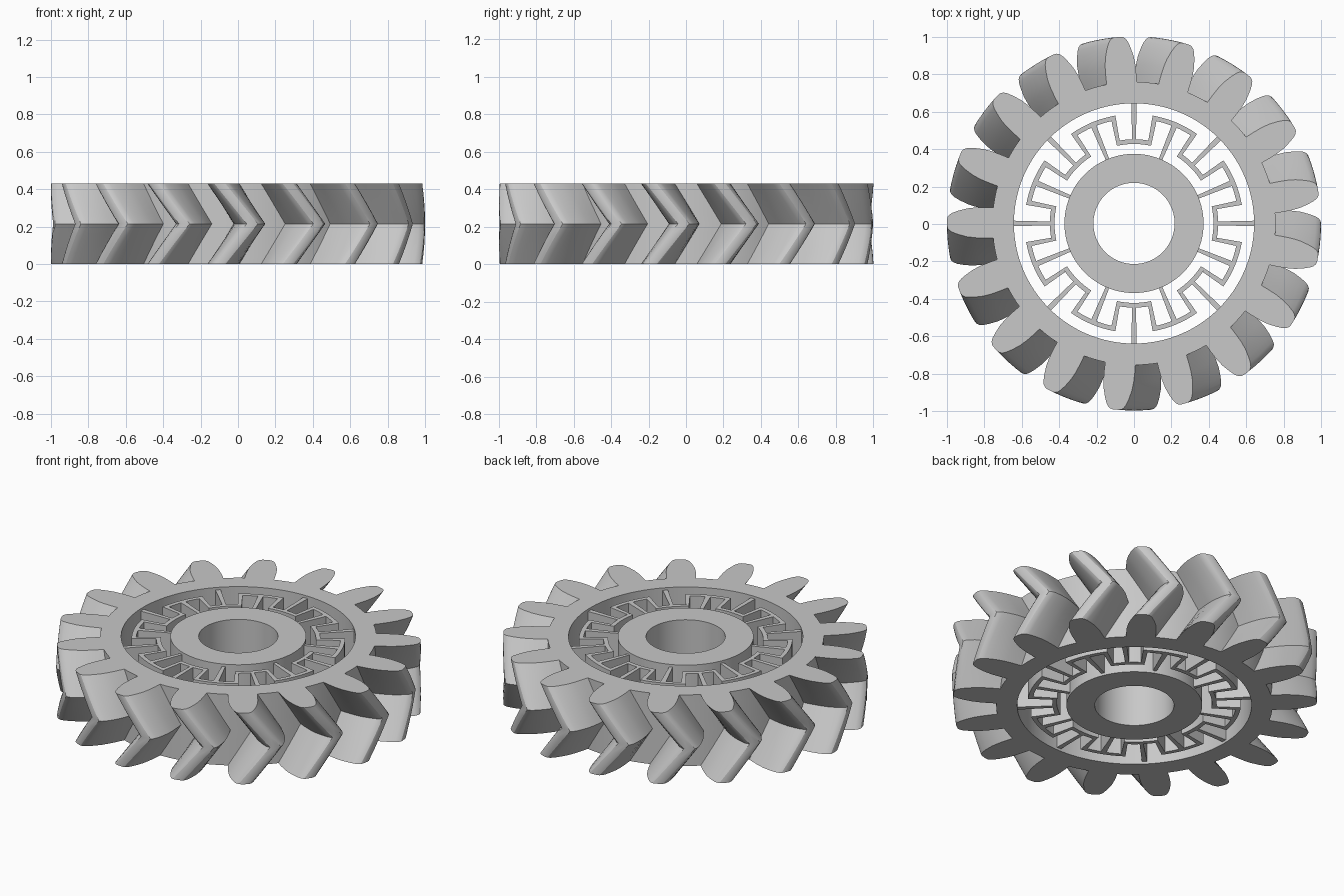
import bpy, bmesh
from math import radians, degrees, cos, sin, tau

HEIGHT, TEETH, TWIST = 0.43, 17, radians(10)
PITCH = tau / TEETH
CENTRE_Y = 0.003

cube = bpy.data.objects.get("Cube")
if cube:
    bpy.data.objects.remove(cube, do_unlink=True)

grey = bpy.data.materials.new("light_grey")
grey.use_nodes = True
colour = (0.58, 0.58, 0.58, 1)
grey.diffuse_color = colour
grey.node_tree.nodes["Principled BSDF"].inputs["Base Color"].default_value = colour


def finish(name, bm):
    """Turn a bmesh into a named, shaded object."""
    bmesh.ops.recalc_face_normals(bm, faces=bm.faces)
    mesh = bpy.data.meshes.new(name)
    bm.to_mesh(mesh)
    bm.free()
    obj = bpy.data.objects.new(name, mesh)
    bpy.context.collection.objects.link(obj)
    obj.location.y = CENTRE_Y
    mesh.materials.append(grey)
    bpy.ops.object.select_all(action='DESELECT')
    obj.select_set(True)
    bpy.context.view_layer.objects.active = obj
    bpy.ops.object.shade_smooth_by_angle(angle=radians(28))
    return obj


def add_loop(bm, points, z, turn=0):
    """Closed loop of vertices from polar points (radius, angle)."""
    return [bm.verts.new((r * cos(a + turn), r * sin(a + turn), z)) for r, a in points]


def bridge(bm, a, b):
    n = len(a)
    for i in range(n):
        j = (i + 1) % n
        bm.faces.new((a[i], a[j], b[j], b[i]))


def add_sector(bm, r0, r1, a0, a1, z0, z1):
    """Solid piece of a ring between two radii and two angles in degrees."""
    steps = max(2, round((a1 - a0) / 3))
    angles = [radians(a0 + (a1 - a0) * i / steps) for i in range(steps + 1)]
    rings = [[bm.verts.new((r * cos(a), r * sin(a), z)) for a in angles]
             for r, z in ((r0, z0), (r1, z0), (r1, z1), (r0, z1))]
    for k in range(4):
        p, q = rings[k], rings[(k + 1) % 4]
        for i in range(steps):
            bm.faces.new((p[i], p[i + 1], q[i + 1], q[i]))
    bm.faces.new([ring[0] for ring in rings])
    bm.faces.new([ring[-1] for ring in rings])


# Toothed rim: half a tooth as (radius, half width), mirrored and repeated
half_tooth = [(0.757, 0.081), (0.80, 0.082), (0.85, 0.081), (0.895, 0.076),
              (0.94, 0.064), (0.97, 0.053), (0.987, 0.043), (0.997, 0.030), (1.0, 0.016)]
flank = [(r, w / r) for r, w in half_tooth]
tooth = [(r, -a) for r, a in flank] + [(r, a) for r, a in reversed(flank)]
root = half_tooth[0][0]
outline = []
for t in range(TEETH):
    mid = radians(179.7) + t * PITCH
    outline += [(r, mid + a) for r, a in tooth]
    gap = PITCH - 2 * flank[0][1]
    outline += [(root, mid + flank[0][1] + gap * k / 4) for k in (1, 2, 3)]
bore = [(0.642, a) for r, a in outline]

bm = bmesh.new()
LEVELS = 8
layers = []
for k in range(LEVELS + 1):
    f = k / LEVELS
    layers.append(add_loop(bm, outline, HEIGHT * f, TWIST * (1 - abs(2 * f - 1))))
for low, high in zip(layers, layers[1:]):
    bridge(bm, low, high)
inner_low, inner_high = add_loop(bm, bore, 0), add_loop(bm, bore, HEIGHT)
bridge(bm, layers[0], inner_low)
bridge(bm, inner_low, inner_high)
bridge(bm, inner_high, layers[-1])
finish("herringbone_rim", bm)

# Hub: plain ring with a shaft hole
bm = bmesh.new()
section = [(0.217, 0), (0.372, 0), (0.372, HEIGHT), (0.217, HEIGHT)]
loops = [add_loop(bm, [(r, tau * i / 96) for i in range(96)], z) for r, z in section]
for k in range(4):
    bridge(bm, loops[k], loops[(k + 1) % 4])
finish("hub", bm)

# Serpentine spring spokes joining hub and rim
bm = bmesh.new()
LOW, HIGH = 0.015, HEIGHT - 0.015
for s in range(8):
    c = 45 * s
    pieces = [(0.45, 0.645, c - 1.3, c + 1.3),              # spoke from the rim
              (0.425, 0.45, c - 12.4, c + 12.4),            # inner arc
              (0.45, 0.56, c - 12.4, c - 9.8),              # folded bars
              (0.45, 0.56, c + 9.8, c + 12.4),
              (0.56, 0.585, c + 9.8, c + 35.2),             # outer arc
              (0.37, 0.56, c + 21.0, c + 24.0)]             # spoke from the hub
    for r0, r1, a0, a1 in pieces:
        add_sector(bm, r0, r1, a0, a1, LOW, HIGH)
finish("spring_spokes", bm)
